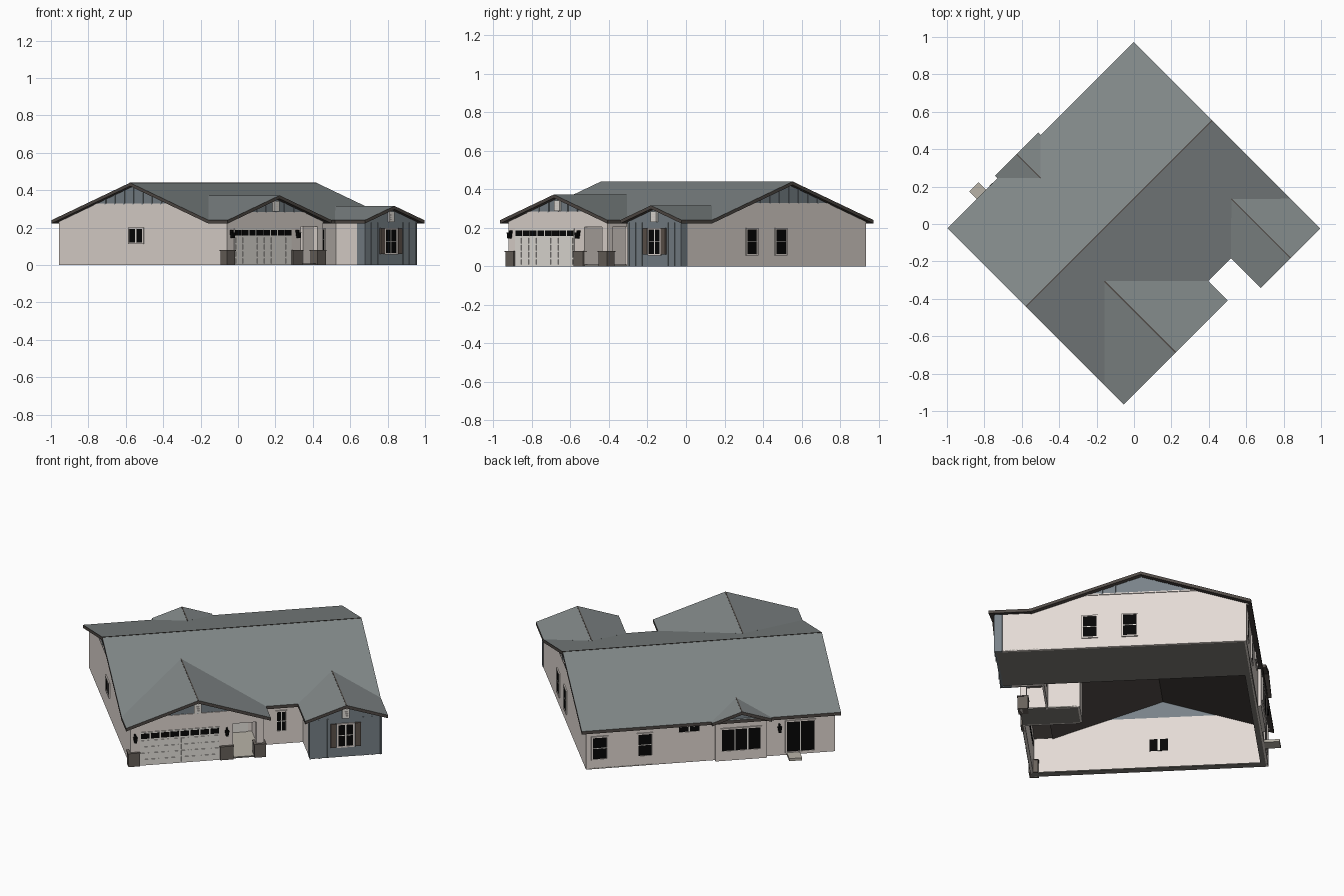
import bpy, bmesh, math

if "Cube" in bpy.data.objects:
    bpy.data.objects.remove(bpy.data.objects["Cube"])

# The house is built square in its own frame (u along main ridge, v to the back), then turned 45 degrees
TURN = math.radians(45)
SLOPE = 0.337


def material(name, r, g, b):
    m = bpy.data.materials.new(name)
    m.diffuse_color = (r, g, b, 1)
    m.use_nodes = True
    m.node_tree.nodes["Principled BSDF"].inputs["Base Color"].default_value = m.diffuse_color
    return m


WALL = material("cream_wall", .77, .705, .66)
SIDING = material("blue_grey_siding", .19, .225, .25)
ROOF = material("grey_roof", .225, .25, .252)
DARK = material("dark_fascia", .080, .068, .060)
STONE = material("brown_stone", .14, .12, .105)
TRIM = material("white_trim", .84, .81, .76)
GLASS = material("black_glass", .002, .002, .002)
SHUTTER = material("brown_shutter", .11, .085, .07)
FLOOR = material("grey_floor", .22, .21, .19)
CONCRETE = material("concrete", .48, .45, .39)


def finish(name, bm, mats):
    bmesh.ops.recalc_face_normals(bm, faces=bm.faces[:])
    if len(mats) == 2:  # upward faces take the first colour
        for f in bm.faces:
            f.material_index = 0 if f.normal.z > .5 else 1
    me = bpy.data.meshes.new(name)
    bm.to_mesh(me)
    bm.free()
    for m in mats:
        me.materials.append(m)
    ob = bpy.data.objects.new(name, me)
    ob.rotation_euler.z = TURN
    bpy.context.collection.objects.link(ob)
    return ob


def solid(bm, low, high):
    a = [bm.verts.new(p) for p in low]
    b = [bm.verts.new(p) for p in high]
    bm.faces.new(a)
    bm.faces.new(b)
    for i in range(len(a)):
        j = (i + 1) % len(a)
        bm.faces.new((a[i], a[j], b[j], b[i]))


SIDES = {"front": (1, -1), "back": (1, 1), "left": (0, -1), "right": (0, 1)}


def prisms(name, side, d, polys, o0, o1, *mats):
    """Extrude wall-plane polygons (a, z) from depth o0 to o1 outward of wall position d."""
    axis, s = SIDES[side]
    bm = bmesh.new()
    for pts in polys:
        def at(o):
            return [(a, d + s * o, z) if axis else (d + s * o, a, z) for a, z in pts]
        solid(bm, at(o0), at(o1))
    return finish(name, bm, mats)


def rect(a0, a1, z0, z1):
    return [(a0, z0), (a1, z0), (a1, z1), (a0, z1)]


def box(name, u0, u1, v0, v1, z0, z1, *mats):
    return prisms(name, "back", 0, [rect(u0, u1, z0, z1)], v0, v1, *mats)


def slabs(name, polys, t=.018):
    bm = bmesh.new()
    for pts in polys:
        solid(bm, [(x, y, z - t) for x, y, z in pts], pts)
    finish(name, bm, [ROOF, DARK])


# ---- Roofs ----
UL, UR, RV, RZ, EZ = -.721, .688, .096, .44, .24
slabs("main_roof", [[(UL, RV, RZ), (UR, RV, RZ), (UR, RV + e, EZ), (UL, RV + e, EZ)] for e in (.593, -.593)])
box("main_ridge_cap", UL, UR, RV - .003, RV + .003, RZ - .005, RZ + .0005, DARK)


def cross_roof(name, c, half, v_end, sign):
    zr = EZ + half * SLOPE
    v_in = RV + sign * (RZ - zr) / SLOPE
    v_eave = RV + sign * .593
    slabs(name + "_roof", [[(c, v_in, zr), (c, v_end, zr), (c + h, v_end, EZ), (c + h, v_eave, EZ)]
                           for h in (half, -half)])
    box(name + "_ridge_cap", c - .003, c + .003, min(v_in, v_end), max(v_in, v_end), zr - .005, zr + .0005, DARK)
    return zr


GC, WC, BC = -.328, .463, -.18
gz = cross_roof("garage", GC, .393, -.643, -1)
wz = cross_roof("wing", WC, .225, -.721, -1)
bz = cross_roof("bay", BC, .163, .708, 1)


# ---- Walls ----
def gable(name, side, d, c, zr, z0, z1, mat, battens=False):
    """Slice of a gable triangle between heights z0 and z1."""
    def w(z):
        return (zr - .012 - z) / SLOPE
    top = min(z1, zr - .012)
    pts = [(c - w(z0), z0), (c + w(z0), z0), (c + w(top), top), (c - w(top), top)]
    if w(top) < 1e-4:
        pts = pts[:3]
    prisms(name, side, d, [pts], -.012, 0, mat)
    if battens:
        n = int(w(z0) / .07)
        bars = [rect(c + i * .07 - .004, c + i * .07 + .004, z0, zr - .016 - abs(i * .07) * SLOPE)
                for i in range(-n, n + 1)]
        prisms(name + "_battens", side, d, [b for b in bars if b[2][1] > z0 + .01], 0, .005, mat)
        prisms(name + "_band", side, d, [rect(c - w(z0), c + w(z0), z0 - .004, z0 + .004)], 0, .005, WALL)


WL, WR, WB, WF, GF, IF = -.693, .660, .662, -.690, -.610, -.470
PB = -.30
HZ = .228
prisms("left_wall", "left", WL, [rect(GF, WB, 0, HZ)], -.012, 0, WALL)
prisms("right_wall", "right", WR, [rect(-.65, WB, 0, HZ)], -.012, 0, WALL)
prisms("right_corner_siding", "right", WR, [rect(WF, -.65, 0, HZ)], -.012, .002, SIDING)
prisms("back_wall", "back", WB, [rect(WL, WR, 0, HZ)], -.012, 0, WALL)
for side, d in (("left", WL), ("right", WR)):
    gable(side + "_upper_wall", side, d, RV, RZ, HZ, .325, WALL)
    gable(side + "_gable_siding", side, d, RV, RZ, .325, 1, SIDING, True)

# Garage front with porch opening and post
prisms("garage_front_wall", "front", GF, [rect(WL, -.134, 0, HZ), rect(-.134, .034, .205, HZ),
                                          rect(-.008, .034, 0, .205)], -.012, 0, WALL)
gable("garage_upper_wall", "front", GF, GC, gz, HZ, .28, WALL)
gable("garage_gable_siding", "front", GF, GC, gz, .28, 1, SIDING, True)
box("porch_post", -.008, .034, GF, -.575, 0, .21, WALL)
box("porch_side_header", .022, .034, GF, IF, .205, HZ, WALL)
box("porch_inner_wall", -.146, -.134, GF, PB, 0, HZ, WALL)
prisms("porch_back_wall", "front", PB, [rect(-.134, .034, 0, HZ)], -.012, 0, WALL)
box("porch_right_wall", .022, .034, IF, PB, 0, HZ, WALL)
prisms("entry_wall", "front", IF, [rect(.03, .28, 0, HZ)], -.012, 0, WALL)

# Wing walls in board and batten
prisms("wing_front_wall", "front", WF, [rect(.27, WR, 0, HZ)], -.012, 0, SIDING)
gable("wing_gable_siding", "front", WF, WC, wz, HZ, 1, SIDING)
bars = [WC + i * .048 for i in range(-4, 5) if abs(i) > 1]
prisms("wing_battens", "front", WF, [rect(a - .004, a + .004, 0, HZ) for a in bars], 0, .005, SIDING)
prisms("wing_left_wall", "left", .27, [rect(-.63, IF, 0, HZ)], -.012, 0, WALL)
prisms("wing_left_siding", "left", .27, [rect(WF, -.63, 0, HZ)], -.012, .002, SIDING)

# Rear bay
prisms("bay_wall", "back", .680, [rect(BC - .14, BC + .14, 0, HZ)], -.02, 0, WALL)
gable("bay_gable", "back", .680, BC, bz, HZ, 1, SIDING)

# ---- Floors and footings ----
box("wing_floor", .29, WR, WF, WB, 0, .008, FLOOR)
box("porch_floor", -.134, .034, GF, PB, 0, .008, CONCRETE, FLOOR)
box("left_footing", WL, WL + .04, GF, WB, 0, .006, FLOOR)
box("back_footing", WL, .29, WB - .04, WB, 0, .006, FLOOR)
box("rear_step", -.50, -.43, WB, .745, 0, .015, CONCRETE)


# ---- Windows and doors ----
def window(name, side, d, c, w, z0, z1, cols=1, rows=2, bar=.003):
    a0, a1, f = c - w, c + w, .008
    prisms(name + "_glass", side, d, [rect(a0, a1, z0, z1)], -.014, .003, GLASS)
    bars = [rect(a0 - f, a0, z0 - f, z1 + f), rect(a1, a1 + f, z0 - f, z1 + f),
            rect(a0, a1, z0 - f, z0), rect(a0, a1, z1, z1 + f)]
    prisms(name + "_frame", side, d, bars, 0, .007, WALL)
    bars = [rect(a0 + i * 2 * w / cols - bar, a0 + i * 2 * w / cols + bar, z0, z1) for i in range(1, cols)]
    bars += [rect(a0, a1, z0 + i * (z1 - z0) / rows - .002, z0 + i * (z1 - z0) / rows + .002)
             for i in range(1, rows)]
    if bars:
        prisms(name + "_bars", side, d, bars, -.016, .005, TRIM)


window("left_window", "left", WL, .074, .050, .12, .192, 2, 1, .006)
window("right_window_a", "right", WR, -.18, .036, .065, .19)
window("right_window_b", "right", WR, .035, .036, .065, .19)
window("wing_window", "front", WF, WC, .040, .065, .19, 2, 2)
window("entry_window", "front", IF, .152, .024, .08, .19, 2, 2)
window("back_window_a", "back", WB, .586, .038, .06, .185)
window("back_window_b", "back", WB, .34, .036, .06, .185)
window("back_high_window", "back", WB, .10, .055, .182, .212, 2, 1)
window("bay_window", "back", .680, BC, .105, .06, .185, 3, 1)
window("sliding_door", "back", WB, -.505, .075, .02, .195, 2, 1)

# Wing shutters
prisms("shutters", "front", WF, [rect(WC + s * .066 - .016, WC + s * .066 + .016, .06, .198) for s in (1, -1)],
       0, .009, SHUTTER)

# Gable vents
for name, d, c, z in (("garage_vent", GF, GC, .287), ("wing_vent", WF, WC, .230)):
    prisms(name, "front", d, [rect(c - .02, c + .02, z, z + .055)], 0, .012, TRIM)
    prisms(name + "_slats", "front", d, [rect(c - .012, c + .012, z + .012 + i * .012, z + .016 + i * .012)
                                         for i in range(3)], .012, .014, WALL)

# Garage door with raised panels and a row of lights
G0, G1 = -.640, -.208
prisms("garage_door", "front", GF, [rect(G0, G1, 0, .195)], 0, .004, TRIM)
cw = (G1 - G0) / 8
prisms("garage_door_panels", "front", GF, [rect(G0 + i * cw + .007, G0 + (i + 1) * cw - .007,
                                               .008 + j * .037, .036 + j * .037)
                                          for i in range(8) for j in range(4)], .004, .007, TRIM)
prisms("garage_door_lights", "front", GF, [rect(G0 + i * cw + .004, G0 + (i + 1) * cw - .004, .157, .187)
                                          for i in range(8)], -.014, .006, GLASS)

# Front door at the back of the porch
prisms("front_door", "front", PB, [rect(-.09, .0, .008, .19)], 0, .006, TRIM)
prisms("front_door_light", "front", PB, [rect(-.065, -.025, .14, .175)], .006, .009, GLASS)

# Stone bases with thin caps
for i, (u0, u1, v0, v1) in enumerate(((-.705, -.643, -.622, -.572), (-.205, -.134, -.622, -.60),
                                      (-.02, .042, -.622, -.567))):
    box("stone_base_%d" % i, u0, u1, v0, v1, 0, .075, STONE)
    box("stone_cap_%d" % i, u0 - .003, u1 + .003, v0 - .003, v1 + .003, .075, .080, STONE)

# Wall lanterns
for name, side, d, a in (("left_lantern", "front", GF, -.668), ("right_lantern", "front", GF, -.17),
                         ("rear_lantern", "back", WB, -.39)):
    prisms(name, side, d, [[(a - .006, .145), (a + .006, .145), (a + .011, .175), (a - .011, .175)]],
           .008, .028, GLASS)
    prisms(name + "_arm", side, d, [rect(a - .004, a + .004, .175, .187)], 0, .02, GLASS)
